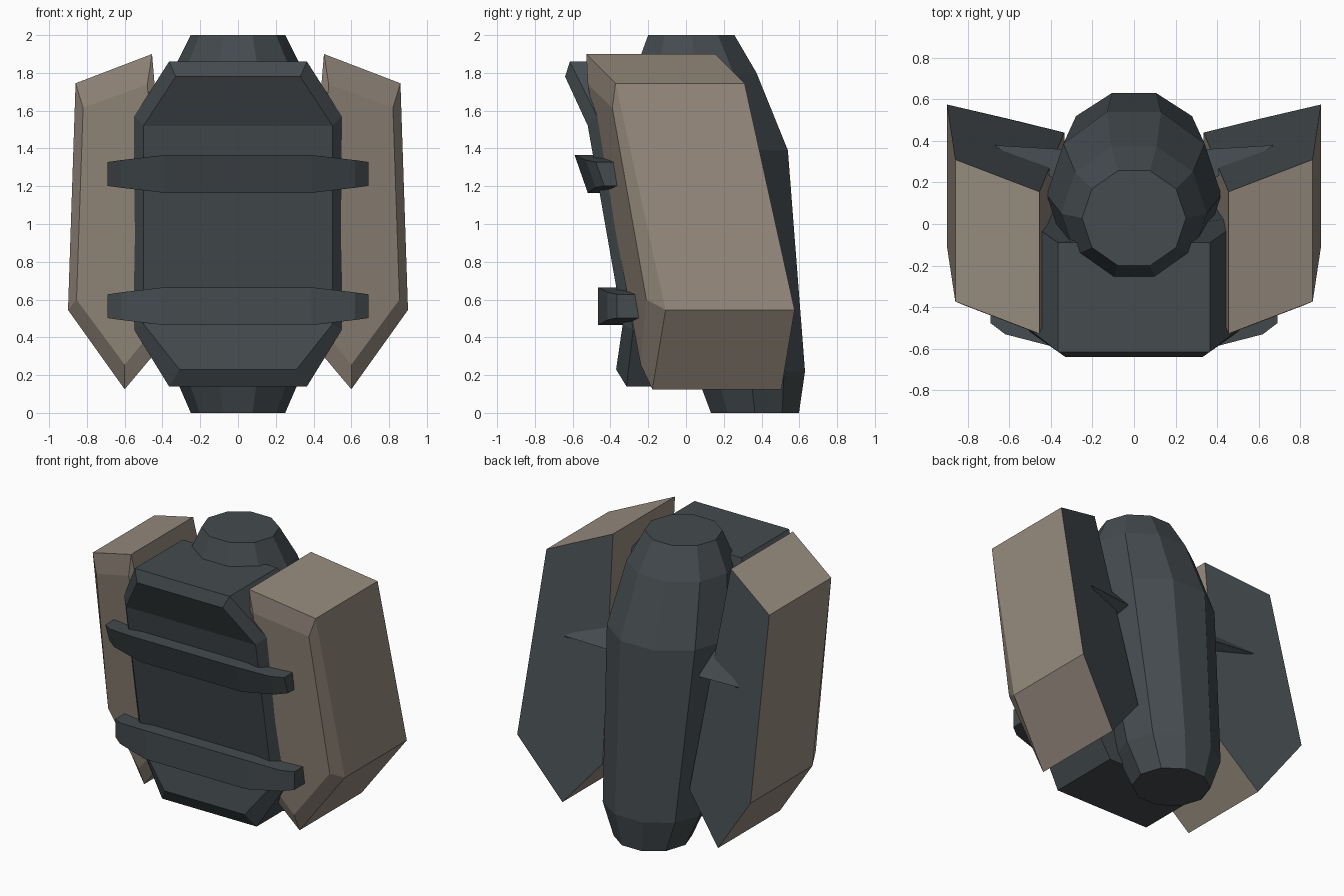
import bpy, math

if "Cube" in bpy.data.objects:
    bpy.data.objects.remove(bpy.data.objects["Cube"])


def material(name, r, g, b):
    m = bpy.data.materials.new(name)
    m.diffuse_color = (r, g, b, 1)
    m.use_nodes = True
    m.node_tree.nodes["Principled BSDF"].inputs["Base Color"].default_value = (r, g, b, 1)
    return m


dark = material("dark_slate", 0.058, 0.07, 0.077)
tan = material("warm_tan", 0.31, 0.26, 0.21)


def loft(name, rings, mats, end_faces=None):
    """Skin matching rings of points; the first cap is one face, the last may be split."""
    n = len(rings[0])
    verts = [p for ring in rings for p in ring]
    faces = [tuple(range(n))]
    for k in range(len(rings) - 1):
        for i in range(n):
            j = (i + 1) % n
            faces.append((k * n + i, k * n + j, (k + 1) * n + j, (k + 1) * n + i))
    last = (len(rings) - 1) * n
    for f in end_faces or [tuple(range(n))]:
        faces.append(tuple(last + i for i in reversed(f)))
    mesh = bpy.data.meshes.new(name)
    mesh.from_pydata(verts, [], faces)
    for m in mats:
        mesh.materials.append(m)
    obj = bpy.data.objects.new(name, mesh)
    bpy.context.collection.objects.link(obj)
    # Consistent outward normals
    import bmesh
    bm = bmesh.new()
    bm.from_mesh(mesh)
    bmesh.ops.recalc_face_normals(bm, faces=bm.faces)
    bm.to_mesh(mesh)
    bm.free()
    return obj


def mirror_x(points):
    return [(-x, y, z) for x, y, z in points]


# Ten-sided leaning tank: height, centre y, x radius, y radius
def tank_ring(z, cy, rx, ry):
    angles = [math.tau * i / 10 for i in range(10)]
    return [(rx * math.cos(a), cy + ry * math.sin(a), z) for a in angles]


loft("tank", [tank_ring(0, 0.365, 0.25, 0.245),
              tank_ring(0.22, 0.34, 0.345, 0.305),
              tank_ring(1.39, 0.14, 0.42, 0.42),
              tank_ring(1.8, 0.05, 0.35, 0.34),
              tank_ring(2, 0.028, 0.25, 0.24)], [dark])


# Front block: octagonal outline that follows a bent profile, bevelled at the front
def octagon(half):
    return half + mirror_x(half)[::-1]


block_back = octagon([(0.365, -0.09, 1.86), (0.55, 0.04, 1.57), (0.55, 0.2, 0.44), (0.365, 0.2, 0.14)])
block_rim = octagon([(0.365, -0.615, 1.86), (0.55, -0.47, 1.57), (0.55, -0.28, 0.44), (0.365, -0.315, 0.14)])
block_face = octagon([(0.33, -0.64, 1.78), (0.5, -0.52, 1.52), (0.5, -0.335, 0.47), (0.31, -0.37, 0.23)])
loft("front_block", [block_back, block_rim, block_face], [dark],
     [(0, 1, 6, 7), (1, 2, 5, 6), (2, 3, 4, 5)])


# Crossbars with swept-back, tapered ends
def bar_section(x, front, back, z, h, lean):
    return [(x, front - lean * h, z + h), (x, back - lean * h, z + h),
            (x, back + lean * h, z - h), (x, front + lean * h, z - h)]


def crossbar(name, front, back, z, lean):
    right = [bar_section(0.39, front, back, z, 0.1, lean),
             bar_section(0.62, front + 0.05, back + 0.04, z, 0.073, lean),
             bar_section(0.69, front + 0.1, back + 0.05, z, 0.063, lean)]
    left = [mirror_x(s) for s in reversed(right)]
    loft(name, left + right, [dark])


crossbar("upper_crossbar", -0.555, -0.41, 1.265, 0.35)
crossbar("lower_crossbar", -0.465, -0.26, 0.565, 0)

# Side pods: slanted five-sided boxes, tan with a dark back face
pod_back = [(0.455, 0.155, 1.9), (0.86, 0.31, 1.745), (0.9, 0.575, 0.545),
            (0.6, 0.505, 0.125), (0.335, 0.44, 0.44)]
pod_rim = [(x, y - 0.683, z) for x, y, z in pod_back]
pod_face = [(0.48, -0.52, 1.74), (0.82, -0.39, 1.615), (0.855, -0.21, 0.6),
            (0.6, -0.24, 0.255), (0.4, -0.28, 0.5)]

# Small braces wedged between tank and pod backs
brace_root = [(0.35, 0.2, 1.38), (0.35, 0.36, 1.2), (0.35, 0.2, 1.12)]
brace_tip = [(0.67, 0.375 + d, 1.22 - d) for d in (0, 0.004, 0.008)]

for side, place in (("left", list), ("right", mirror_x)):
    pod = loft(side + "_pod", [place(pod_back), place(pod_rim), place(pod_face)], [tan, dark])
    pod.data.polygons[0].material_index = 1
    loft(side + "_brace", [place(brace_root), place(brace_tip)], [dark])
